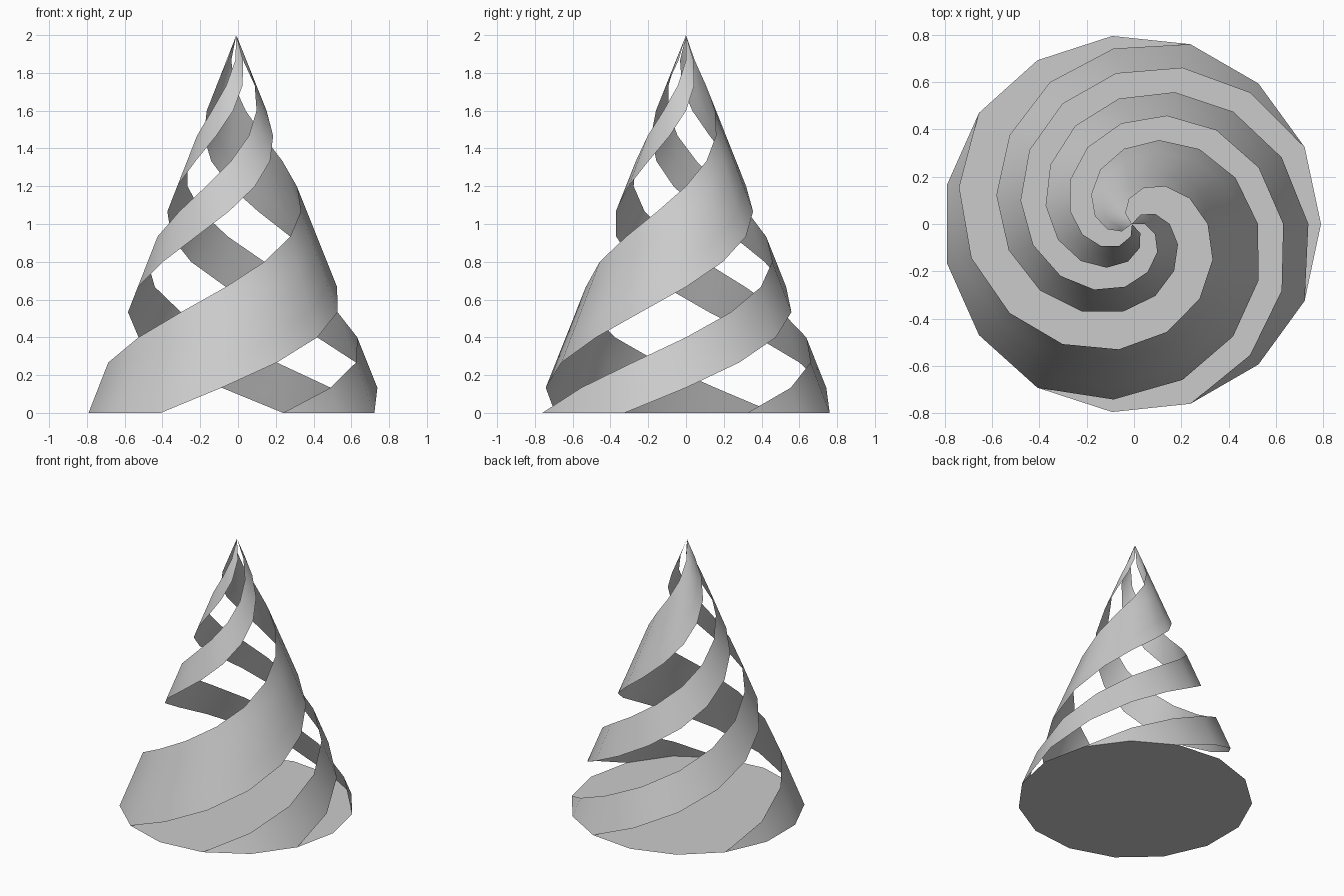
import bpy, bmesh, math

if "Cube" in bpy.data.objects:
    bpy.data.objects.remove(bpy.data.objects["Cube"])

N = 15                 # sides of the cone and number of height levels
R, H = 0.8, 2.0
STEP = 2 * math.pi / N
CX = -R * (1 - math.cos(STEP / 2)) / 2   # centres the odd-sided outline


def point(j, k):
    """Point on spiral line j at level k; each level turns by one side."""
    r = R * (1 - k / N)
    a = (j + k) * STEP
    return (CX + r * math.cos(a), r * math.sin(a), H * k / N)


def finish(name, bm):
    me = bpy.data.meshes.new(name)
    bm.to_mesh(me)
    bm.free()
    ob = bpy.data.objects.new(name, me)
    bpy.context.collection.objects.link(ob)
    bpy.ops.object.select_all(action='DESELECT')
    ob.select_set(True)
    bpy.context.view_layer.objects.active = ob
    bpy.ops.object.shade_smooth_by_angle(angle=math.radians(30))
    return ob


def ribbon(name, first, last):
    """Thin band climbing the cone between two spiral lines."""
    bm = bmesh.new()
    rows = [[bm.verts.new(point(j, k)) for j in range(first, last + 1)]
            for k in range(N)]
    apex = bm.verts.new((CX, 0, H))
    for k in range(N):
        for i in range(last - first):
            a, b = rows[k][i], rows[k][i + 1]
            if k == N - 1:
                bm.faces.new((a, b, apex))
            else:
                c, d = rows[k + 1][i + 1], rows[k + 1][i]
                bm.faces.new((a, b, d))
                bm.faces.new((b, c, d))
    return finish(name, bm)


# Three spiral bands, one of them wide
ribbon("narrow_band_back", 1, 3)
ribbon("wide_band", 6, 10)
ribbon("narrow_band_front", 12, 14)

# Flat base disc
bm = bmesh.new()
bm.faces.new([bm.verts.new(point(j, 0)) for j in reversed(range(N))])
finish("base_disc", bm)
